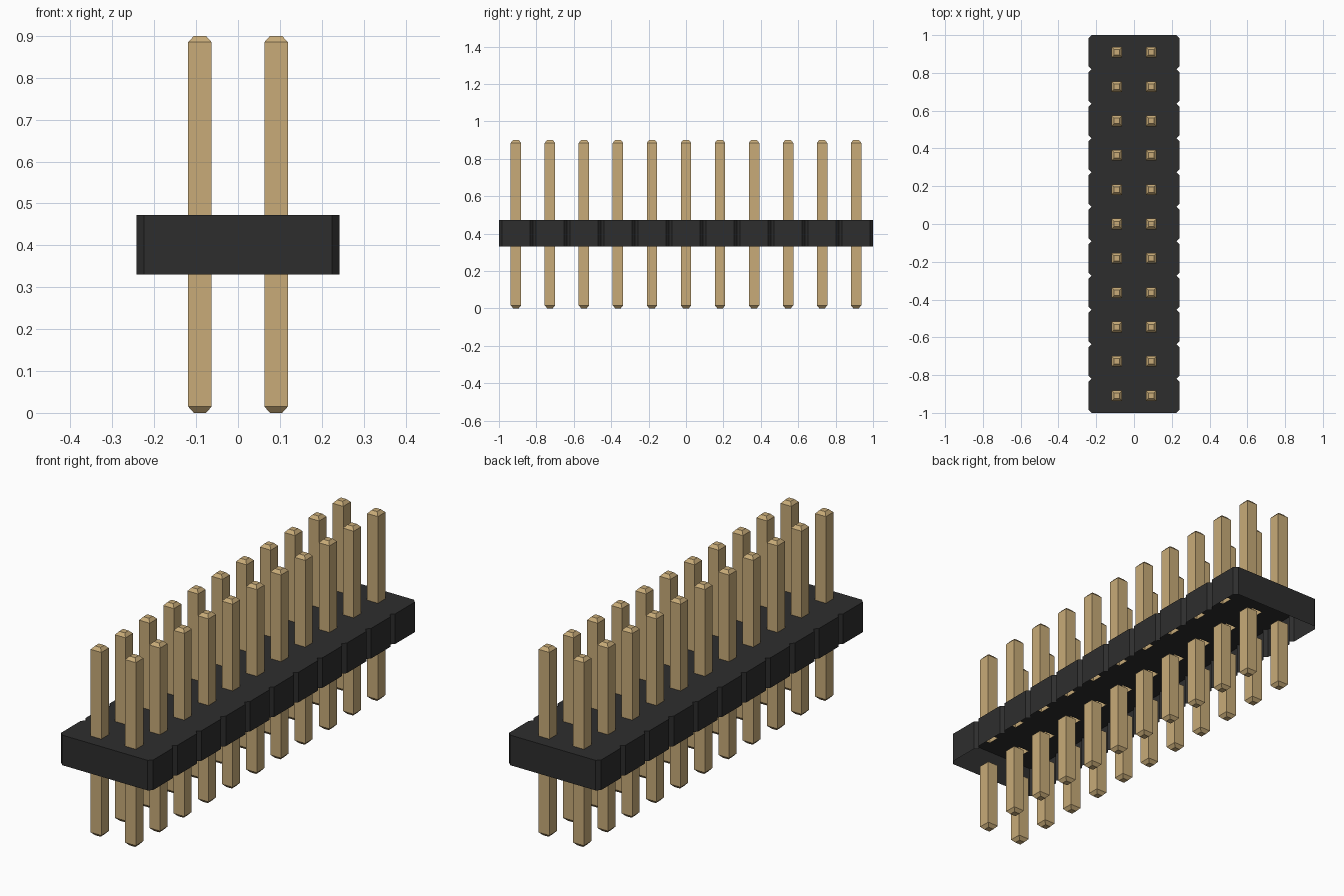
import bpy, bmesh

cube = bpy.data.objects.get("Cube")
if cube:
    bpy.data.objects.remove(cube, do_unlink=True)

ROWS = 11
PITCH = 2.0 / ROWS
HALF_X, CHAMFER = 0.242, 0.017
BODY_BOTTOM, BODY_TOP = 0.33, 0.473
PIN_X, PIN_HALF, TIP_HALF, TIP_H = PITCH / 2, 0.028, 0.0145, 0.015
PIN_TOP = 0.9


def material(name, color):
    m = bpy.data.materials.new(name)
    m.use_nodes = True
    m.diffuse_color = color
    m.node_tree.nodes["Principled BSDF"].inputs["Base Color"].default_value = color
    return m


def mesh_from(bm, name, mat):
    me = bpy.data.meshes.new(name)
    bm.to_mesh(me)
    bm.free()
    me.materials.append(mat)
    return me


def add_object(name, me, location=(0, 0, 0)):
    ob = bpy.data.objects.new(name, me)
    ob.location = location
    bpy.context.collection.objects.link(ob)
    return ob


def loop(bm, points, z):
    """Closed loop of edges through the points at height z."""
    vs = [bm.verts.new((x, y, z)) for x, y in points]
    return [bm.edges.new((vs[i], vs[(i + 1) % len(vs)])) for i in range(len(vs))]


def square(r, cx=0, cy=0):
    return [(cx - r, cy - r), (cx + r, cy - r), (cx + r, cy + r), (cx - r, cy + r)]


black = material("black plastic", (0.027, 0.027, 0.027, 1))
gold = material("gold metal", (0.58, 0.41, 0.19, 1))
row_y = [-1 + PITCH * (i + 0.5) for i in range(ROWS)]

# Housing: notched plate pierced by the pins, skirt walls, open underneath
side = []
for i in range(ROWS):
    y0, y1 = -1 + PITCH * i, -1 + PITCH * (i + 1)
    side += [(HALF_X - CHAMFER, y0), (HALF_X, y0 + CHAMFER), (HALF_X, y1 - CHAMFER)]
side.append((HALF_X - CHAMFER, 1.0))
outline = side + [(-x, y) for x, y in reversed(side)]

bm = bmesh.new()
rim = loop(bm, outline, BODY_TOP)
holes = []
for y in row_y:
    for x in (-PIN_X, PIN_X):
        holes += loop(bm, square(PIN_HALF, x, y), BODY_TOP)
bmesh.ops.triangle_fill(bm, edges=rim + holes, use_beauty=True, normal=(0, 0, 1))
wall = bmesh.ops.extrude_edge_only(bm, edges=rim)["geom"]
for v in wall:
    if isinstance(v, bmesh.types.BMVert):
        v.co.z = BODY_BOTTOM
bmesh.ops.recalc_face_normals(bm, faces=bm.faces[:])
if sum(f.normal.z * f.calc_area() for f in bm.faces) < 0:
    bmesh.ops.reverse_faces(bm, faces=bm.faces[:])
add_object("housing", mesh_from(bm, "housing", black))


def pin_mesh(name, base_z, tip_z):
    """Square tube open at the housing, with a bevelled closed tip."""
    up = 1 if tip_z > base_z else -1
    bm = bmesh.new()
    rings = [(PIN_HALF, base_z), (PIN_HALF, tip_z - up * TIP_H), (TIP_HALF, tip_z)]
    vs = [[bm.verts.new((x, y, z)) for x, y in square(r)] for r, z in rings]
    for a, b in zip(vs, vs[1:]):
        for i in range(4):
            j = (i + 1) % 4
            quad = (a[i], a[j], b[j], b[i])
            bm.faces.new(quad if up > 0 else quad[::-1])
    bm.faces.new(vs[-1] if up > 0 else vs[-1][::-1])
    return mesh_from(bm, name, gold)


# Pins: two columns, a long end above and a shorter end below the housing
upper = pin_mesh("upper_pin", BODY_TOP, PIN_TOP)
lower = pin_mesh("lower_pin", BODY_BOTTOM, 0.0)
for i, y in enumerate(row_y, 1):
    for label, x in (("right", -PIN_X), ("left", PIN_X)):
        add_object(f"upper_pin_{label}_{i}", upper, (x, y, 0))
        add_object(f"lower_pin_{label}_{i}", lower, (x, y, 0))
